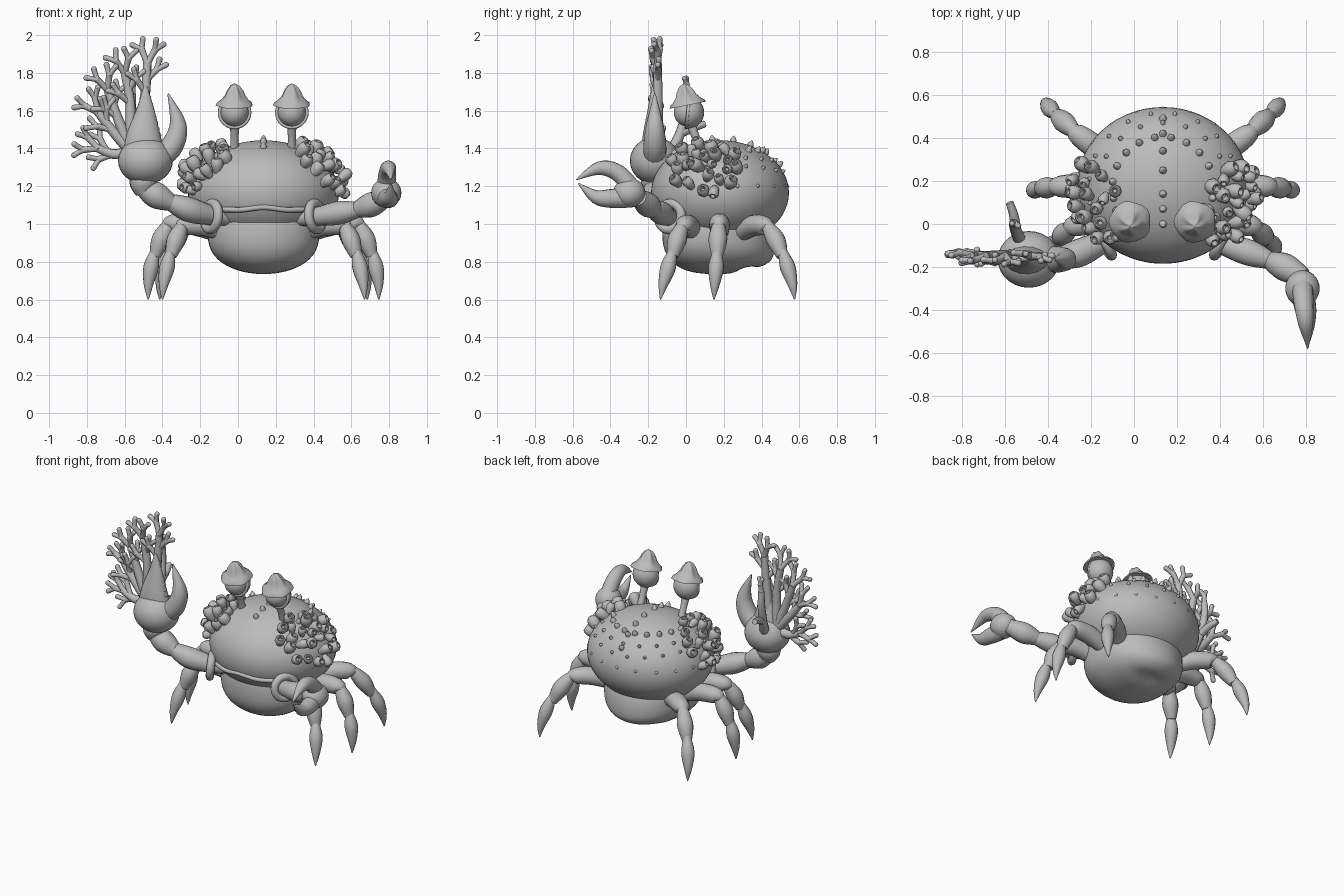
import bpy, bmesh, math, random
from mathutils import Vector, Matrix

if "Cube" in bpy.data.objects:
    bpy.data.objects.remove(bpy.data.objects["Cube"])
random.seed(4)
MID = 0.135                                   # body's middle plane
SHELL_C, SHELL_R = Vector((MID, 0.18, 1.165)), Vector((0.4, 0.365, 0.278))
grey = bpy.data.materials.new("plain grey")
grey.use_nodes = True
grey.diffuse_color = (0.5, 0.5, 0.5, 1)
grey.node_tree.nodes["Principled BSDF"].inputs["Base Color"].default_value = grey.diffuse_color
bm = bmesh.new()                             # every part is built here, then emptied by finish

def finish(name):
    bmesh.ops.remove_doubles(bm, verts=bm.verts, dist=0.00001)
    bmesh.ops.recalc_face_normals(bm, faces=bm.faces)
    mesh = bpy.data.meshes.new(name)
    bm.to_mesh(mesh)
    bm.clear()
    mesh.materials.append(grey)
    ob = bpy.data.objects.new(name, mesh)
    bpy.context.collection.objects.link(ob)
    bpy.ops.object.select_all(action='DESELECT')
    ob.select_set(True)
    bpy.context.view_layer.objects.active = ob
    bpy.ops.object.shade_smooth_by_angle(angle=math.radians(50))

def skin(rings, cap=True):
    rows = [[bm.verts.new(p) for p in ring] for ring in rings]
    for a, b in zip(rows, rows[1:]):
        for i in range(len(a)):
            bm.faces.new((a[i - 1], a[i], b[i], b[i - 1]))
    for end in (rows[0], rows[-1]) if cap else ():
        bm.faces.new(end)

def spline(vals, steps):
    out, m = [], len(vals) - 1
    for i in range(m):
        a, b, c, d = (vals[max(0, min(m, k))] for k in (i - 1, i, i + 1, i + 2))
        for t in (s / steps for s in range(steps)):
            out.append(0.5 * (2 * b + (c - a) * t + (2 * a - 5 * b + 4 * c - d) * t * t
                              + (3 * b - a - 3 * c + d) * t ** 3))
    return out + [vals[-1]]

def tube(pts, radii, n=14, steps=5, flat=1.0):
    """Smooth tapering tube; flat squeezes it along y."""
    path, rad = spline([Vector(p) for p in pts], steps), spline(radii, steps)
    rings, side = [], None
    for i, p in enumerate(path):
        d = (path[min(i + 1, len(path) - 1)] - path[max(i - 1, 0)]).normalized()
        side = (side - d * side.dot(d) if side else d.orthogonal()).normalized()
        up = d.cross(side)
        offs = [(side * math.cos(a) + up * math.sin(a)) * max(rad[i], 0.002)
                for a in (math.tau * k / n for k in range(n))]
        rings.append([p + Vector((o.x, o.y * flat, o.z)) for o in offs])
    skin(rings)

def lathe(profile, loc, axis, n=10, lobes=0.0, cap=True):
    rot = Vector(axis).to_track_quat('Z', 'Y').to_matrix()
    turns = [math.tau * k / n for k in range(n)]
    skin([[Vector(loc) + rot @ Vector((math.cos(a) * r, math.sin(a) * r, z)) for a in turns
           for r in [max(r0, 0.001) * (1 + lobes * z * math.cos(5 * a))]] for r0, z in profile], cap)

def torus(c, axis, big, small):
    ring = [math.pi + math.tau * i / 12 for i in range(13)]
    lathe([(big + small * math.cos(b), small * math.sin(b)) for b in ring], c, axis, 28, cap=False)

def ball(c, r, n=28):
    m = Matrix.Translation(c) @ Matrix.Diagonal((*r, 1))
    return bmesh.ops.create_uvsphere(bm, u_segments=n, v_segments=n // 2 + 2, radius=1, matrix=m)["verts"]

# Shell
ball(SHELL_C, SHELL_R, 56)
finish("shell")
# Belly: boxy, lower and narrower at the back, with a small hollow under the tail flap
for v in ball((0, 0, 0), (1, 1, 1), 48):
    x, y, z = v.co
    y, z = math.copysign(abs(y) ** 0.72, y), math.copysign(abs(z) ** 0.8, z)
    v.co = (MID + x * (0.295 - 0.05 * max(y, 0)), 0.17 + y * 0.295,
            0.95 + z * 0.215 - max(y, 0) ** 2 * 0.09 * (1 + min(z, 0)))
    if z < 0:
        v.co.z += 0.03 * math.exp(-((v.co.y - 0.32) / 0.05) ** 2 - (x / 0.4) ** 2)
finish("belly")
# Lip across the front, with a low hump in the middle
lip = []
for u in (i / 8 - 1 for i in range(17)):
    y = 0.18 - 0.365 * math.sqrt(1 - (0.6 * u) ** 2 - 0.075)
    lip.append((MID + 0.24 * u, y, 1.082 + 0.006 * math.cos(6 * u) - 0.015 * u ** 4))
tube(lip, [0.006] + [0.014] * 15 + [0.006], 8, 2)
finish("upper_lip")
# Shell knobs: middle row, inner horseshoe and outer rows
spots = [(MID, y, 0.02) for y in (0, 0.07, 0.14, 0.25, 0.34, 0.42, 0.49)]
for radius, count, size in ((0.235, 12, 0.02), (0.3, 11, 0.013), (0.345, 12, 0.012)):
    for a in (math.radians(-12 + 204 * i / (count - 1)) for i in range(count)):
        spots.append((MID + radius * math.cos(a), 0.17 + radius * math.sin(a), size))
for x, y, s in spots:
    u, v = (x - MID) / SHELL_R.x, (y - SHELL_C.y) / SHELL_R.y
    w = math.sqrt(1 - u * u - v * v)
    lathe([(s, -0.01), (s * 0.8, s * 0.5), (s * 0.45, s * 1.1), (0, s * 1.5)],
          (x, y, SHELL_C.z + SHELL_R.z * w), (u / SHELL_R.x, v / SHELL_R.y, w / SHELL_R.z), 8)
for a in (math.radians(15 + 150 * i / 8) for i in range(9)):
    ball((MID + 0.39 * math.cos(a), 0.18 + 0.355 * math.sin(a), 1.2), (0.012,) * 3, 8)
finish("shell_knobs")
# Barnacle clusters on both shoulders
cup = [(0.018, -0.04), (0.029, -0.012), (0.034, 0.01), (0.03, 0.03), (0.02, 0.042), (0.014, 0.04), (0.01, 0.015)]
for side, name in ((1, "left_barnacles"), (-1, "right_barnacles")):
    placed = []
    for _ in range(1500):
        d = Vector((random.uniform(0.45, 1), random.uniform(-0.75, 0.35), random.uniform(0, 0.85))).normalized()
        q = Vector([a * b for a, b in zip(d, SHELL_R)])
        r2 = ((q.y + 0.075) / 0.17) ** 2 + ((q.z - 0.12) / 0.12) ** 2
        if r2 > 1 or any((q - o).length < 0.052 for o in placed):
            continue
        placed.append(q.copy())
        nrm = Vector([a / b for a, b in zip(d, SHELL_R)]).normalized()
        q += nrm * (0.01 + 0.03 * (1 - r2) + random.uniform(-0.01, 0.02))
        nrm += Vector([random.uniform(-0.6, 0.6) for _ in range(3)])
        s = random.uniform(0.75, 1.15)
        lathe([(r * s, z * s) for r, z in cup], SHELL_C + Vector((side * q.x, q.y, q.z)), (side * nrm.x, nrm.y, nrm.z), 8)
    finish(name)
# Eyes on stalks, each with a socket and a pointed cap
cap_profile = [(0, 0.005), (0.08, -0.014), (0.097, -0.014), (0.094, -0.003), (0.072, 0.014), (0.053, 0.036),
               (0.041, 0.062), (0.022, 0.09), (0, 0.103)]
for x, name in ((0.285, "left"), (-0.018, "right")):
    c = Vector((x, 0.01, 1.59))
    tube([(x, 0.08, 1.38), (x, 0.055, 1.45), (x, 0.025, 1.53)], [0.026, 0.021, 0.026])
    finish(name + "_eye_stalk")
    ball(c, (0.086,) * 3)
    bmesh.ops.bisect_plane(bm, geom=bm.verts[:] + bm.edges[:] + bm.faces[:], plane_co=c,
                           plane_no=(0, -1, 0.1), clear_outer=True)
    torus(c, (0, -1, 0.1), 0.08, 0.009)
    finish(name + "_eye_socket")
    ball(c, (0.074,) * 3)
    finish(name + "_eye")
    lathe(cap_profile, c + Vector((0, -0.003, 0.053)), (0, -0.2, 1), 30, 2.5)
    finish(name + "_eye_cap")
# Three pairs of walking legs: hip, knee, ankle, toe
legs = {"front": ((0.15, 0.05, 0.93), (0.42, -0.01, 0.99), (0.49, -0.07, 0.83), (0.535, -0.135, 0.6)),
        "middle": ((0.2, 0.18, 0.93), (0.49, 0.175, 1.0), (0.575, 0.165, 0.83), (0.61, 0.148, 0.6)),
        "back": ((0.18, 0.26, 0.93), (0.4, 0.42, 0.99), (0.5, 0.51, 0.83), (0.55, 0.575, 0.6))}
for side, label in ((1, "left"), (-1, "right")):
    for key, joints in legs.items():
        hip, knee, ankle, toe = (Vector((MID + side * x, y, z)) for x, y, z in joints)
        out = (ankle - knee) * Vector((1, 1, 0))
        tube([hip, hip.lerp(knee, 0.55) + Vector((0, 0, 0.025)), knee, knee + out * 0.2 - Vector((0, 0, 0.03))],
             [0.04, 0.056, 0.048, 0.015])
        tube([knee + Vector((0, 0, 0.02)), knee.lerp(ankle, 0.45) + out * 0.15, ankle], [0.026, 0.05, 0.03])
        tube([ankle + Vector((0, 0, 0.03)), ankle.lerp(toe, 0.25) + out * 0.13,
              ankle.lerp(toe, 0.65) + out * 0.13, toe], [0.022, 0.041, 0.026, 0.003])
        finish(f"{label}_{key}_leg")
# Arm cuffs
for side, name in ((1, "left_cuff"), (-1, "right_cuff")):
    torus((MID + side * 0.275, -0.085, 1.04), (side * 0.85, -0.5, 0.1), 0.07, 0.025)
    finish(name)
# Left arm and small forward claw
tube([(0.3, -0.03, 1.03), (0.42, -0.095, 1.04), (0.54, -0.135, 1.06), (0.66, -0.18, 1.08)], [0.04, 0.05, 0.062, 0.035])
tube([(0.61, -0.16, 1.07), (0.7, -0.2, 1.1), (0.79, -0.25, 1.14)], [0.035, 0.065, 0.045])
finish("left_arm")
ball((0.785, -0.3, 1.165), (0.08, 0.085, 0.078))
tube([(0.785, -0.28, 1.18), (0.79, -0.36, 1.27), (0.8, -0.46, 1.295), (0.81, -0.58, 1.235)], [0.05, 0.046, 0.036, 0.003])
tube([(0.785, -0.32, 1.14), (0.8, -0.4, 1.135), (0.805, -0.48, 1.145), (0.81, -0.57, 1.215)], [0.055, 0.05, 0.036, 0.003])
finish("left_claw")
# Right arm and big raised claw with teeth on its gripping edge
tube([(-0.03, -0.03, 1.03), (-0.14, -0.08, 1.045), (-0.27, -0.14, 1.08), (-0.39, -0.165, 1.13)], [0.04, 0.052, 0.066, 0.035])
tube([(-0.33, -0.16, 1.1), (-0.43, -0.165, 1.15), (-0.52, -0.165, 1.21)], [0.035, 0.07, 0.045])
tube([(-0.49, -0.165, 1.16), (-0.5, -0.165, 1.22), (-0.49, -0.165, 1.29)], [0.05, 0.075, 0.06])
finish("right_arm")
ball((-0.49, -0.165, 1.335), (0.145, 0.132, 0.125))
tube([(-0.5, -0.165, 1.36), (-0.5, -0.17, 1.47), (-0.49, -0.172, 1.6), (-0.49, -0.175, 1.73)], [0.115, 0.092, 0.05, 0.008], flat=0.65)
tube([(-0.41, -0.165, 1.35), (-0.345, -0.165, 1.42), (-0.318, -0.165, 1.53), (-0.37, -0.165, 1.69)], [0.06, 0.06, 0.045, 0.004])
for i in range(7):
    ball((-0.42 - 0.009 * i, -0.172, 1.47 + 0.033 * i), (0.015,) * 3, 8)
finish("right_claw")

# Coral: a flat fan of forking stems, and a small sprig behind the big claw
def fork(base, angle, length, radius, depth):
    tip = base + Vector((math.sin(angle), random.uniform(-0.35, 0.25), math.cos(angle))) * length
    tube([base, base.lerp(tip, 0.5), tip], [radius, radius * 0.85, radius * 0.95], 8, 2)
    ball(tip, (radius * 0.95,) * 3, 8)
    for turn in (-0.55, 0.5) if depth else ():
        fork(tip, angle + turn + random.uniform(-0.2, 0.2), length * 0.7, radius * 0.85, depth - 1)

for pts in (((-0.52, 1.45), (-0.49, 1.7), (-0.48, 1.85)), ((-0.57, 1.42), (-0.57, 1.64), (-0.6, 1.8)),
            ((-0.58, 1.42), (-0.64, 1.57), (-0.69, 1.71)), ((-0.58, 1.4), (-0.67, 1.5), (-0.74, 1.59)),
            ((-0.57, 1.38), (-0.66, 1.37), (-0.74, 1.4))):
    path = [Vector((x, -0.15, z)) for x, z in pts]
    tube(path, [0.032, 0.026, 0.022], 10, 4)
    lean = math.atan2(path[2].x - path[1].x, path[2].z - path[1].z)
    for base, turn in ((path[2], -0.45), (path[2], 0.45), (path[1], -0.7), (path[1].lerp(path[2], 0.4), 0.7)):
        fork(base, lean + turn, 0.08, 0.019, 1)
root = [Vector(p) for p in ((-0.53, -0.08, 1.38), (-0.55, -0.03, 1.48), (-0.56, 0.0, 1.6), (-0.56, 0, 1.69))]
tube(root, [0.03, 0.027, 0.023, 0.02], 10, 4)
fork(root[3], 0.1, 0.05, 0.017, 1)
tube([root[1], (-0.56, 0.04, 1.51), (-0.58, 0.1, 1.53)], [0.025, 0.022, 0.018], 8)
finish("coral")
bm.free()
